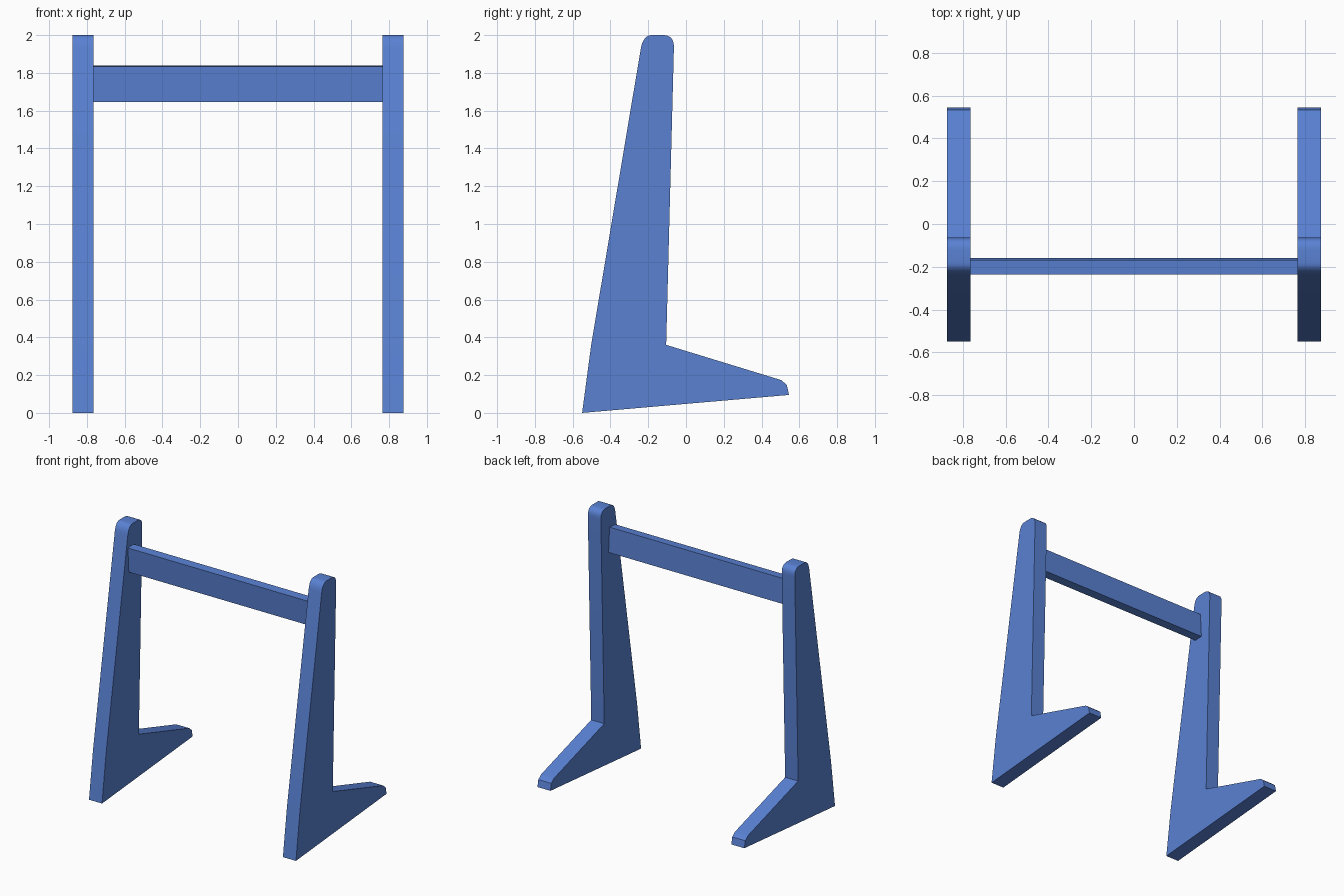
import bpy, bmesh, math
from mathutils import Vector

if "Cube" in bpy.data.objects:
    bpy.data.objects.remove(bpy.data.objects["Cube"])


def corner(a, c, b, n=8):
    """Rounded corner from a to b, pulled toward c."""
    a, c, b = Vector(a), Vector(c), Vector(b)
    return [tuple(a * (1 - t) ** 2 + c * 2 * t * (1 - t) + b * t * t)
            for t in (i / n for i in range(n + 1))]


def extrude_x(name, profile, x0, x1):
    """Solid from a (y, z) outline between two x positions."""
    bm = bmesh.new()
    face = bm.faces.new([bm.verts.new((x0, y, z)) for y, z in profile])
    geom = bmesh.ops.extrude_face_region(bm, geom=[face])["geom"]
    verts = [g for g in geom if isinstance(g, bmesh.types.BMVert)]
    bmesh.ops.translate(bm, verts=verts, vec=(x1 - x0, 0, 0))
    bmesh.ops.recalc_face_normals(bm, faces=bm.faces)
    mesh = bpy.data.meshes.new(name)
    bm.to_mesh(mesh)
    bm.free()
    obj = bpy.data.objects.new(name, mesh)
    bpy.context.collection.objects.link(obj)
    obj.data.materials.append(blue)
    bpy.ops.object.select_all(action='DESELECT')
    obj.select_set(True)
    bpy.context.view_layer.objects.active = obj
    bpy.ops.object.shade_smooth_by_angle(angle=math.radians(20))
    return obj


blue = bpy.data.materials.new("blue")
blue.diffuse_color = (0.10, 0.22, 0.65, 1)
blue.use_nodes = True
blue.node_tree.nodes["Principled BSDF"].inputs["Base Color"].default_value = blue.diffuse_color

# Side frames: tapered upright with rounded top and a wedge foot
side = [(-0.55, 0), (0.545, 0.095), (0.534, 0.148), (0.503, 0.174),
        (-0.105, 0.36)]
side += corner((-0.064, 1.935), (-0.063, 2.0), (-0.12, 2.0))
side += corner((-0.18, 2.0), (-0.226, 2.0), (-0.239, 1.93))
side += [(-0.502, 0.36)]
for label, s in (("left", -1), ("right", 1)):
    extrude_x(label + "_side_frame", side, s * 0.765, s * 0.875)

# Crossbar: slightly tilted board between the frames
bar = [(-0.226, 1.645), (-0.158, 1.649), (-0.169, 1.838), (-0.237, 1.834)]
extrude_x("crossbar", bar, -0.765, 0.765)
